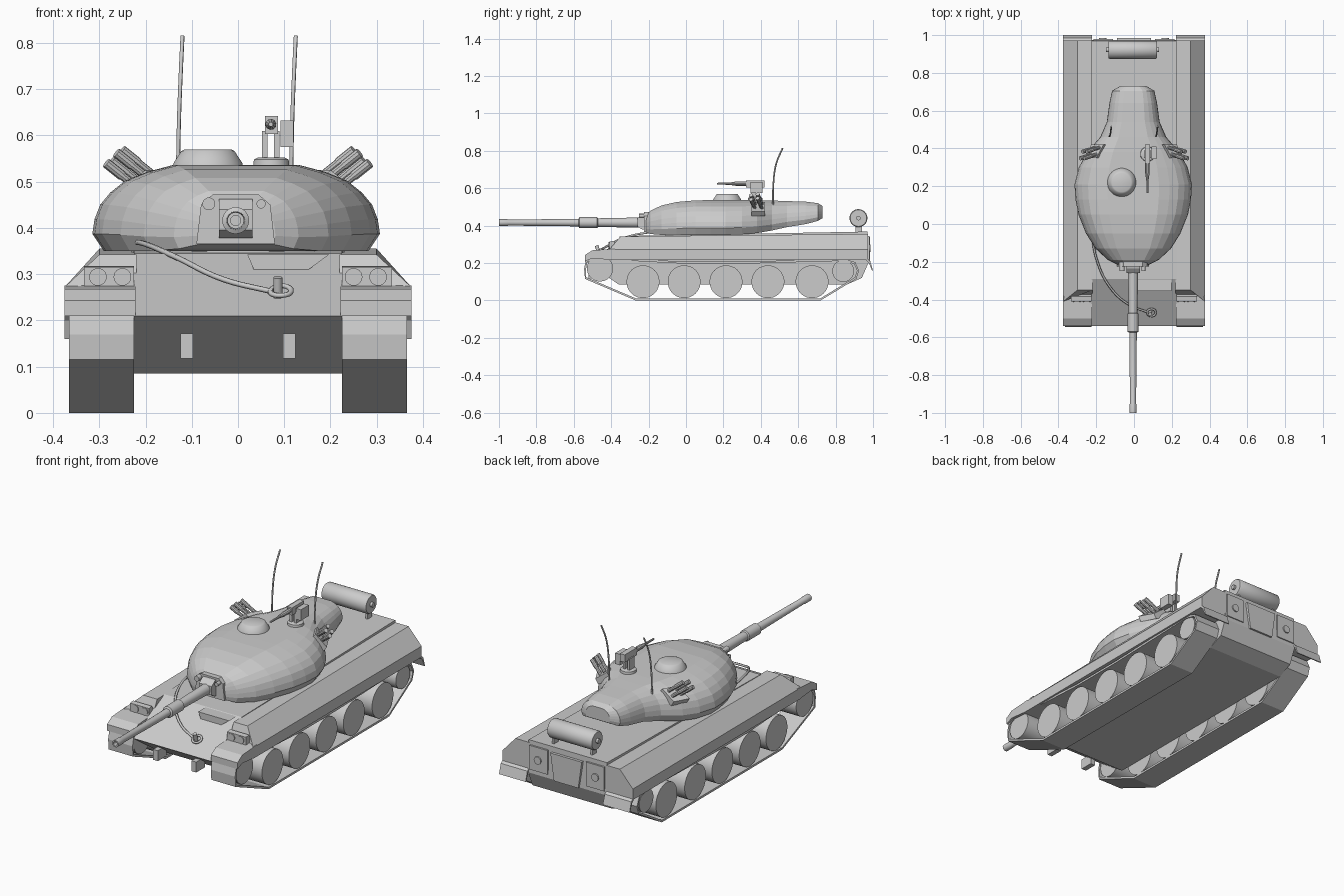
import bpy, bmesh, math
from mathutils import Vector

if "Cube" in bpy.data.objects:
    bpy.data.objects.remove(bpy.data.objects["Cube"])

grey = bpy.data.materials.new("plain_grey")
grey.diffuse_color = (0.6, 0.6, 0.6, 1)
grey.use_nodes = True
grey.node_tree.nodes["Principled BSDF"].inputs["Base Color"].default_value = grey.diffuse_color


def loft(name, rings, closed=False, smooth=False):
    """Skin a list of equal-length point rings; cap the ends or join them."""
    bm = bmesh.new()
    vs = [[bm.verts.new(p) for p in r] for r in rings]
    n = len(vs[0])
    for i in range(len(vs) if closed else len(vs) - 1):
        a, b = vs[i], vs[(i + 1) % len(vs)]
        for k in range(n):
            bm.faces.new((a[k], a[(k + 1) % n], b[(k + 1) % n], b[k]))
    if not closed:
        bm.faces.new(vs[0])
        bm.faces.new(vs[-1])
    bmesh.ops.recalc_face_normals(bm, faces=bm.faces)
    me = bpy.data.meshes.new(name)
    bm.to_mesh(me)
    bm.free()
    me.materials.append(grey)
    ob = bpy.data.objects.new(name, me)
    bpy.context.collection.objects.link(ob)
    if smooth:
        bpy.ops.object.select_all(action='DESELECT')
        ob.select_set(True)
        bpy.context.view_layer.objects.active = ob
        bpy.ops.object.shade_smooth_by_angle(angle=math.radians(35))
    return ob


def prism_x(name, pts, x0, x1):
    return loft(name, [[(x, y, z) for y, z in pts] for x in (x0, x1)])


def prism_y(name, pts, y0, y1):
    return loft(name, [[(x, y, z) for x, z in pts] for y in (y0, y1)])


def box(name, x0, x1, y0, y1, z0, z1):
    return prism_x(name, [(y0, z0), (y1, z0), (y1, z1), (y0, z1)], x0, x1)


def turned(name, origin, axis, prof, n=24):
    """Round part: prof is (distance along axis, radius)."""
    o, a = Vector(origin), Vector(axis).normalized()
    u = a.orthogonal().normalized()
    v = a.cross(u)
    ang = [2 * math.pi * k / n for k in range(n)]
    return loft(name, [[o + a * t + (u * math.cos(q) + v * math.sin(q)) * r for q in ang]
                       for t, r in prof], smooth=True)


def tube(name, pts, r, closed=False):
    """Curve with a round bevel."""
    cu = bpy.data.curves.new(name, 'CURVE')
    cu.dimensions = '3D'
    cu.bevel_depth, cu.bevel_resolution, cu.use_fill_caps = r, 1, True
    cu.resolution_u = 6
    sp = cu.splines.new('BEZIER')
    sp.bezier_points.add(len(pts) - 1)
    for bp, p in zip(sp.bezier_points, pts):
        bp.co = p
        bp.handle_left_type = bp.handle_right_type = 'AUTO'
    sp.use_cyclic_u = closed
    cu.materials.append(grey)
    ob = bpy.data.objects.new(name, cu)
    bpy.context.collection.objects.link(ob)


# hull centre with glacis and sloped nose
prism_x("hull", [(-.54, .21), (-.29, .345), (.97, .368), (.975, .2), (.94, .12),
                 (.86, .085), (-.36, .085)], -.225, .225)
prism_y("driver_hatch", [(.02, .343), (.198, .343), (.15, .308), (.035, .308)], -.355, -.28)

# rear plate details
prism_y("rear_centre_plate", [(-.09, .34), (.09, .34), (.07, .2), (-.07, .2)], .96, .985)

# track outline, counter-clockwise in (y, z)
TRACK = [(-.535, .215), (-.545, .17), (-.54, .115), (-.27, 0), (.72, 0), (.91, .115), (.925, .16),
         (.905, .205), (.84, .222), (.3, .207), (0, .207), (-.25, .22), (-.46, .25)]
WHEELS = [(-.46, .171, .07), (-.23, .1, .088), (-.01, .1, .088), (.214, .1, .088),
          (.438, .1, .088), (.674, .1, .088), (.84, .157, .058)]

for s, side in ((1, "right"), (-1, "left")):
    # sponson with sloping outer face
    sec = [(.22, .215), (.375, .215), (.375, .272), (.3, 0), (.22, 0)]
    loft("sponson_" + side, [[(s * x, y - (0 if z else lean), z or top) for x, z in sec]
                             for y, top, lean in ((-.41, .342, -.06), (.972, .355, 0))])
    # front fender, rear mudflap
    prism_x("front_fender_" + side, [(-.54, .21), (-.54, .243), (-.5, .268), (-.38, .276),
                                     (-.38, .215), (-.5, .225)], s * .222, s * .375)
    prism_x("rear_mudflap_" + side, [(.965, .225), (.985, .21), (1.0, .16), (.994, .16),
                                     (.978, .2), (.965, .212)], s * .222, s * .375)
    # headlights
    prism_x("headlight_box_" + side, [(-.41, .272), (-.41, .315), (-.385, .318), (-.36, .272)],
            s * .225, s * .333)
    for x in (.25, .303):
        turned("headlight_" + side, (s * x, -.4, .294), (0, -1, 0), [(0, .019), (.014, .019)])
    # rear boxes with round caps
    box("rear_box_" + side, s * .11, s * .215, .96, .98, .22, .345)
    turned("rear_cap_" + side, (s * .165, .97, .28), (0, 1, 0), [(0, .02), (.016, .02)], 16)
    # tow hooks on the nose
    box("tow_hook_" + side, s * .097, s * .124, -.52, -.45, .118, .172)
    # track band
    n, rings = len(TRACK), []
    for i, (y, z) in enumerate(TRACK):
        p, q = TRACK[i - 1], TRACK[(i + 1) % n]
        t = Vector((q[0] - p[0], q[1] - p[1])).normalized() * .011
        iy, iz = y - t.y, z + t.x
        rings.append([(s * .225, y, z), (s * .365, y, z), (s * .365, iy, iz), (s * .225, iy, iz)])
    loft("track_" + side, rings, closed=True)
    # wheels
    for y, z, r in WHEELS:
        turned("wheel_" + side, (s * .228, y, z), (s, 0, 0), [(0, r), (.132, r)], 28)
    # smoke launchers
    loft("launcher_base_" + side, [[(s * x + dx, y + dx * s * -.3, z) for x, z in
                                    ((.17, .49), (.25, .45), (.265, .475), (.2, .525))]
                                   for y, dx in ((.35, 0), (.41, -s * .04))])
    for i in range(2):
        for j in range(2):
            turned("smoke_tube_" + side, (s * (.195 + .022 * i - .012 * j), .37 + .035 * j,
                                          .508 - .022 * i + .006 * j),
                   (s * .75, -.25, .6), [(0, .009), (.045, .009), (.045, .011), (.09, .011)], 10)
    # whip antennas
    x = .115 if s > 0 else -.13
    tube("antenna_" + side, [(x, .465, .5), (x + .002, .467, .62), (x + .006, .482, .73),
                             (x + .01, .517, .815)], .0045)

# turret: cross-sections (y, half width, bottom, top)
SECTIONS = [(-.215, .085, .365, .455), (-.19, .135, .355, .48), (-.13, .2, .35, .508),
            (-.05, .25, .35, .526), (.05, .29, .35, .535), (.13, .306, .35, .536),
            (.21, .311, .35, .536), (.3, .288, .353, .536), (.38, .245, .36, .536),
            (.46, .175, .374, .534), (.54, .14, .392, .531), (.64, .126, .408, .528),
            (.705, .112, .425, .52), (.73, .07, .44, .505)]
HALF = [(.92, 0), (1, .2), (.985, .37), (.945, .54), (.875, .68), (.77, .82), (.62, .92), (.44, 1)]
loop = HALF + [(-x, t) for x, t in reversed(HALF)]
loft("turret", [[(-.004 + w * x, y, b + (t - b) * f) for x, f in loop] for y, w, b, t in SECTIONS])
turned("turret_ring", (0, .12, .33), (0, 0, 1), [(0, .23), (.03, .23)], 32)

# commander cupola and gunner hatch
turned("cupola", (-.065, .22, .53), (0, 0, 1), [(0, .077), (.01, .075), (.036, .058), (.04, .05)], 28)
turned("gunner_hatch", (.072, .37, .53), (0, 0, 1), [(0, .04), (.018, .038), (.022, .03)], 20)

# roof machine gun
for x in (.052, .078):
    box("gun_post", x, x + .012, .35, .39, .54, .61)
box("machine_gun_body", .058, .086, .32, .42, .603, .642)
turned("machine_gun_barrel", (.071, .33, .624), (0, -1, 0),
       [(0, .012), (.06, .012), (.1, .006), (.165, .005)], 10)
box("ammo_box", .092, .12, .345, .41, .575, .632)

# main gun
GX, GZ = -.005, .416
turned("main_gun", (GX, -.18, GZ), (0, -1, 0),
       [(0, .03), (.08, .027), (.29, .023), (.295, .029), (.39, .029), (.395, .02),
        (.77, .016), (.775, .018), (.82, .018), (.82, .011), (.76, .011)])
prism_x("mantlet", [(-.26, .395), (-.26, .44), (-.235, .46), (-.17, .475), (-.17, .37), (-.235, .38)],
        GX - .036, GX + .036)
prism_y("mantlet_shield", [(-.09, .365), (.08, .365), (.07, .45), (.045, .472), (-.055, .472),
                           (-.08, .45)], -.225, -.16)
for x, r in ((-.063, .014), (.05, .01)):
    turned("sight", (x, -.2, .452), (0, -1, 0), [(0, r), (.05, r)], 12)

# tow cable with eye and shackle
tube("tow_cable", [(-.225, -.03, .368), (-.2, -.18, .365), (-.13, -.33, .335), (-.03, -.425, .288),
                   (.075, -.468, .262)], .006)
tube("cable_eye", [(.07, -.468, .262), (.095, -.45, .275), (.115, -.468, .264), (.095, -.488, .254)],
     .006, True)
turned("shackle", (.086, -.465, .25), (0, -.3, 1), [(0, .01), (.045, .01)], 12)

# rear stowage drum on brackets
turned("rear_drum", (-.135, .922, .44), (1, 0, 0),
       [(-.012, .012), (0, .012), (0, .044), (.006, .048), (.25, .048), (.256, .044), (.256, .012),
        (.268, .012)], 28)
for x in (-.12, .1):
    box("drum_bracket", x, x + .012, .905, .94, .36, .43)
